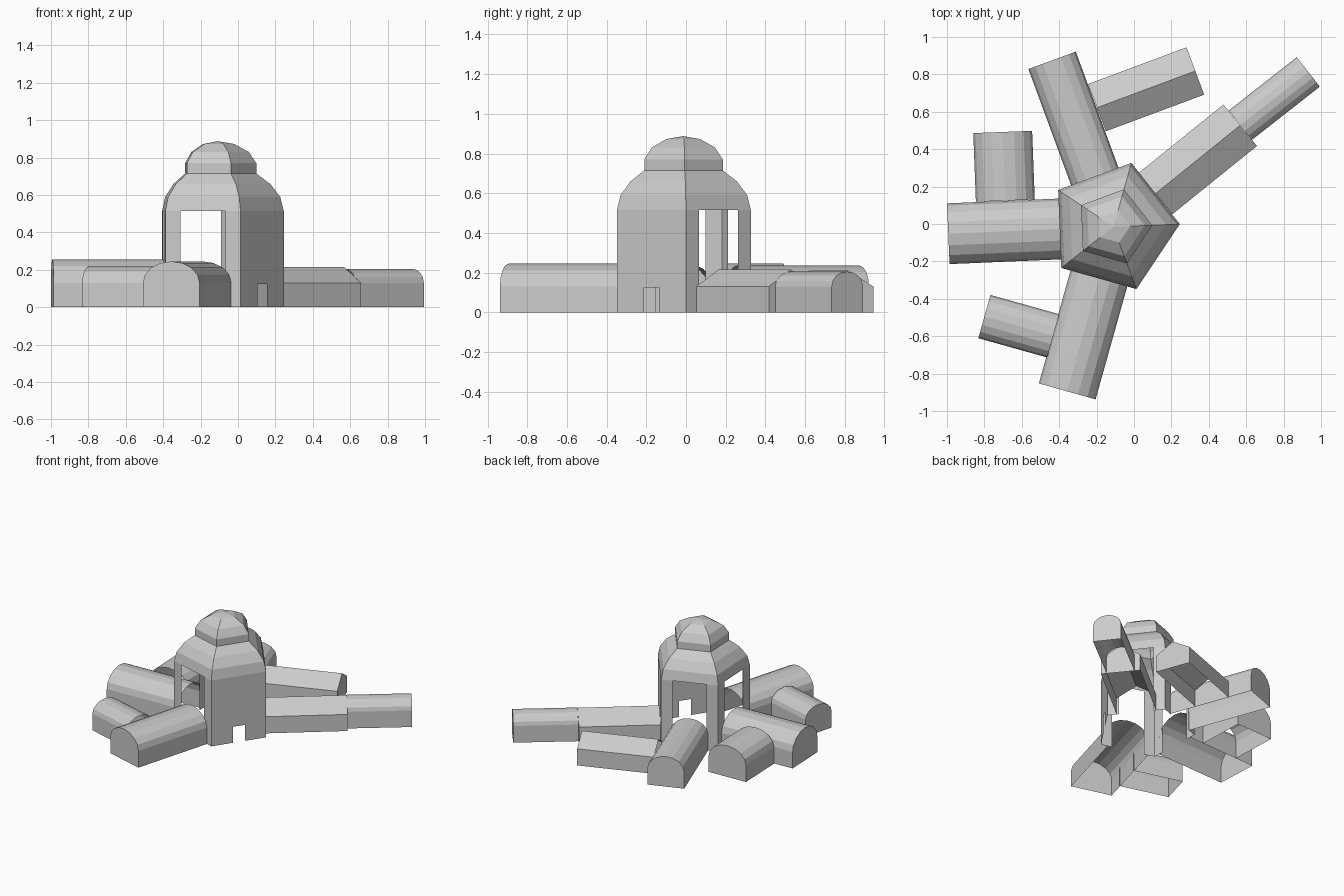
import bpy, bmesh
from math import sin, cos, pi, radians
from mathutils import Vector

cube = bpy.data.objects.get("Cube")
if cube:
    bpy.data.objects.remove(cube, do_unlink=True)

plaster = bpy.data.materials.new("grey_plaster")
plaster.use_nodes = True
GREY = (0.6, 0.6, 0.6, 1)
plaster.diffuse_color = GREY
plaster.node_tree.nodes["Principled BSDF"].inputs["Base Color"].default_value = GREY

CENTRE = Vector((-0.11, -0.015, 0))
RADIUS, WALL_TOP, EAVE = 0.355, 0.515, 0.13


def finish(name, bm):
    bmesh.ops.remove_doubles(bm, verts=bm.verts, dist=0.0005)
    bmesh.ops.recalc_face_normals(bm, faces=bm.faces)
    mesh = bpy.data.meshes.new(name)
    bm.to_mesh(mesh)
    bm.free()
    mesh.materials.append(plaster)
    obj = bpy.data.objects.new(name, mesh)
    bpy.context.collection.objects.link(obj)
    return obj


def corner(i, r=RADIUS, z=0.0):
    a = radians(2.3 + 72 * i)
    return CENTRE + Vector((r * cos(a), r * sin(a), z))


def side_middle(i):
    return (corner(i) + corner(i + 1)) / 2


def panel(bm, i, a, b, z0, z1):
    """Upright quad covering fractions a to b of one side of the pentagon."""
    p, q = corner(i).lerp(corner(i + 1), a), corner(i).lerp(corner(i + 1), b)
    pts = [(p.x, p.y, z0), (q.x, q.y, z0), (q.x, q.y, z1), (p.x, p.y, z1)]
    bm.faces.new([bm.verts.new(v) for v in pts])


def arch(width, height, segments=8):
    """Straight walls with a rounded vault."""
    h = width / 2
    curve = [(h * cos(pi * k / segments), EAVE + (height - EAVE) * sin(pi * k / segments))
             for k in range(segments + 1)]
    return [(h, 0)] + curve + [(-h, 0)]


def gable(width, height):
    """Straight walls with a pitched roof."""
    h = width / 2
    return [(h, 0), (h, EAVE), (0, height), (-h, EAVE), (-h, 0)]


def hall(name, start, end, profile):
    """Sweep a hall shell, open below and at its inner end, closed outside."""
    start, end = Vector(start[:2]), Vector(end[:2])
    axis = (end - start).normalized()
    across = Vector((-axis.y, axis.x))
    bm = bmesh.new()
    rings = []
    for base in (start, end):
        rings.append([bm.verts.new((*(base + across * u), z)) for u, z in profile])
    for k in range(len(profile) - 1):
        bm.faces.new((rings[0][k], rings[0][k + 1], rings[1][k + 1], rings[1][k]))
    bm.faces.new(rings[1])
    return finish(name, bm)


# Tower: four sides open between corner posts, one solid side with a doorway
bm = bmesh.new()
for i in range(4):
    panel(bm, i, 0, 0.2, 0, WALL_TOP)
    panel(bm, i, 0.8, 1, 0, WALL_TOP)
finish("corner_posts", bm)

bm = bmesh.new()
DOOR = 0.125
for a, b in ((0, 0.39), (0.61, 1)):
    panel(bm, 4, a, b, 0, DOOR)
    panel(bm, 4, a, b, DOOR, WALL_TOP)
panel(bm, 4, 0.39, 0.61, DOOR, WALL_TOP)
finish("door_wall", bm)

# Two-tier dome with a small drum between the tiers
bm = bmesh.new()
tiers = [(RADIUS, WALL_TOP), (0.336, 0.59), (0.282, 0.66), (0.208, 0.715),
         (0.208, 0.77), (0.168, 0.83), (0.09, 0.873)]
rings = [[bm.verts.new(corner(i, r, z)) for i in range(5)] for r, z in tiers]
for low, high in zip(rings, rings[1:]):
    for i in range(5):
        j = (i + 1) % 5
        bm.faces.new((low[i], low[j], high[j], high[i]))
tip = bm.verts.new(CENTRE + Vector((0, 0, 0.888)))
for i in range(5):
    bm.faces.new((rings[-1][i], rings[-1][(i + 1) % 5], tip))
finish("dome", bm)

# Main halls radiating from the open sides
hall("corridor", side_middle(0), (0.568, 0.528), gable(0.285, 0.215))
hall("back_hall", side_middle(1), (-0.438, 0.875), arch(0.27, 0.235))
hall("right_hall", side_middle(2), (-0.993, -0.052), arch(0.325, 0.255))
hall("front_hall", side_middle(3), (-0.357, -0.895), arch(0.315, 0.245))

# Side halls branching off the main halls
hall("corridor_end", (0.568, 0.528), (0.932, 0.813), arch(0.2, 0.205))
hall("back_side_hall", (-0.198, 0.622), (0.328, 0.818), gable(0.27, 0.21))
hall("right_side_hall", (-0.688, 0.125), (-0.702, 0.492), arch(0.315, 0.245))
hall("front_side_hall", (-0.432, -0.598), (-0.8, -0.495), arch(0.24, 0.217))
